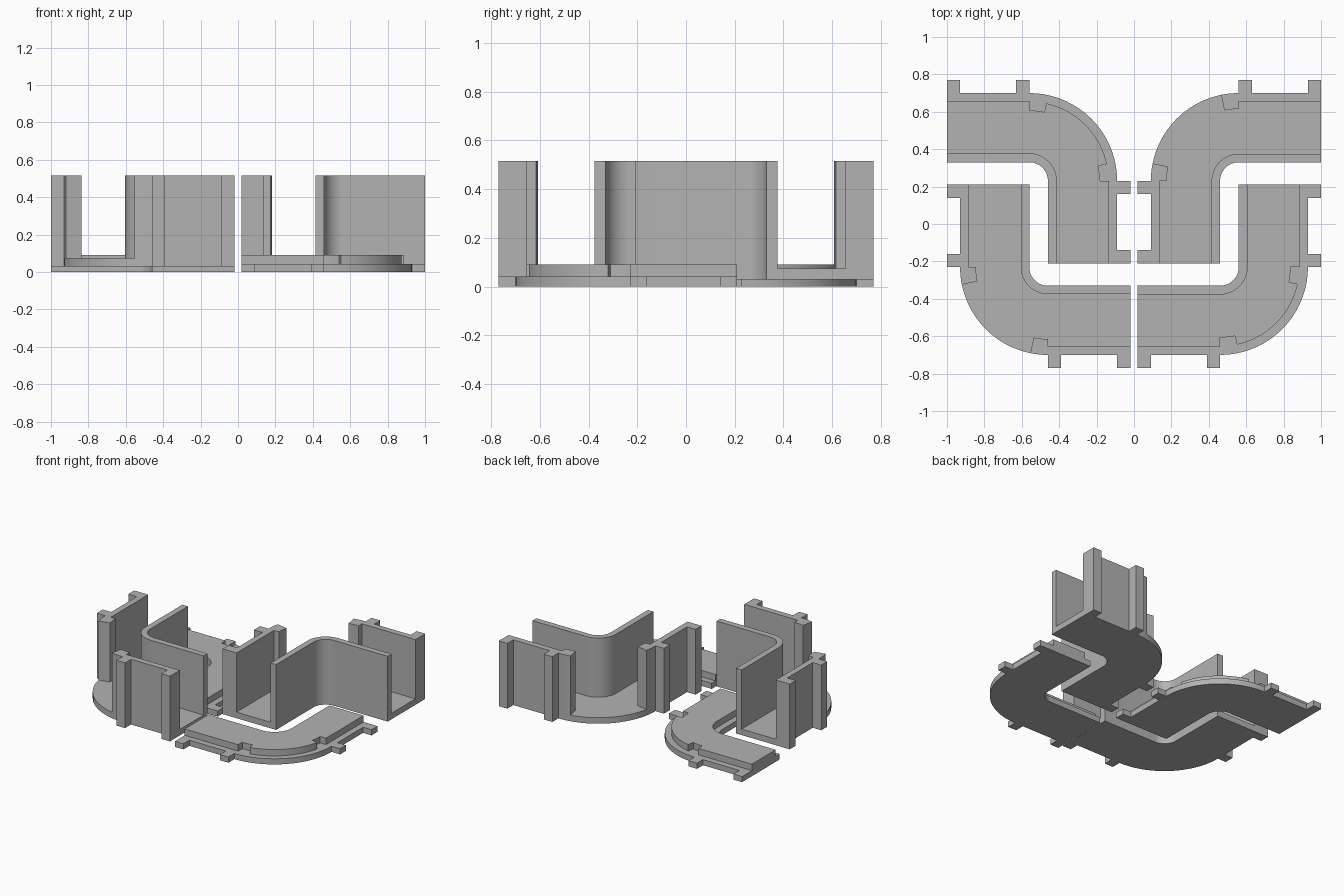
import bpy, bmesh
from math import cos, sin, radians

if "Cube" in bpy.data.objects:
    bpy.data.objects.remove(bpy.data.objects["Cube"])

grey = bpy.data.materials.new("plain grey")
grey.use_nodes = True
GREY = (0.45, 0.45, 0.45, 1)
grey.diffuse_color = GREY
grey.node_tree.nodes["Principled BSDF"].inputs["Base Color"].default_value = GREY

ARM = 0.44                       # straight length of each arm
R_IN, R_IN_FACE = 0.10, 0.145    # inner wall radii
R_OUT_FACE, R_OUT = 0.425, 0.47  # outer wall radii
R_TAB, TAB = 0.54, 0.07          # tab reach and width
R_CLIP, CLIP = 0.385, 11.5       # end clip radius and sweep in degrees
made = []


def arc(r, a0, a1, n=18):
    return [(r * cos(radians(a0 + (a1 - a0) * i / n)),
             r * sin(radians(a0 + (a1 - a0) * i / n))) for i in range(n + 1)]


def swap(pts):
    """Reflect an outline from one arm of the bend onto the other."""
    return [(-y, -x) for x, y in reversed(pts)]


def prism(name, pts, z0, z1, place):
    """Upright prism from a closed outline, flipped and moved into place."""
    cx, cy, sx, sy = place
    bm = bmesh.new()
    base = bm.faces.new([bm.verts.new((cx + sx * x, cy + sy * y, z0)) for x, y in pts])
    top = bmesh.ops.extrude_face_region(bm, geom=[base])["geom"]
    bmesh.ops.translate(bm, vec=(0, 0, z1 - z0),
                        verts=[g for g in top if isinstance(g, bmesh.types.BMVert)])
    bmesh.ops.recalc_face_normals(bm, faces=bm.faces)
    mesh = bpy.data.meshes.new(name)
    bm.to_mesh(mesh)
    bm.free()
    mesh.materials.append(grey)
    ob = bpy.data.objects.new(name, mesh)
    bpy.context.collection.objects.link(ob)
    made.append(ob)


# Outlines around the bend centre, one arm along +x and the other along -y
tabs = [(0, R_OUT), (0, R_TAB), (TAB, R_TAB), (TAB, R_OUT),
        (ARM - TAB, R_OUT), (ARM - TAB, R_TAB), (ARM, R_TAB)]


def inner_edge(r):
    return [(ARM, r)] + arc(r, 90, 180) + [(-r, -ARM)]


plate = swap(tabs) + arc(R_OUT, 180, 90)[1:-1] + tabs + inner_edge(R_IN)
inner_wall = inner_edge(R_IN_FACE)[::-1] + inner_edge(R_IN)
outer_wall = ([(ARM, R_OUT_FACE), (0, R_OUT_FACE)] + arc(R_CLIP, 90, 90 + CLIP, 4)
              + arc(R_OUT, 90 + CLIP, 90, 4)[:-1] + tabs)
notch = CLIP + 0.8
notched = arc(R_CLIP - 0.008, 90 + notch, 90, 4) + [(0, R_OUT_FACE), (ARM, R_OUT_FACE)]
insert = (swap(notched) + arc(R_OUT_FACE, 180 - notch, 90 + notch)
          + notched + inner_edge(R_IN_FACE))

# Two open channels with tall walls, slightly raised
trays = {"front_right": (-0.46, -0.23, 1, -1), "back_left": (0.56, 0.23, 1, 1)}
for side, place in trays.items():
    prism(side + "_channel_floor", plate, 0.03, 0.075, place)
    prism(side + "_channel_inner_wall", inner_wall, 0.075, 0.515, place)
    prism(side + "_channel_outer_wall_a", outer_wall, 0.075, 0.515, place)
    prism(side + "_channel_outer_wall_b", swap(outer_wall), 0.075, 0.515, place)

# Two matching covers with a raised, notched insert
covers = {"front_left": (0.46, -0.23, -1, -1), "back_right": (-0.56, 0.23, -1, 1)}
for side, place in covers.items():
    prism(side + "_cover_plate", plate, 0, 0.042, place)
    prism(side + "_cover_insert", insert, 0.042, 0.09, place)

# Smooth the bends, keep the corners crisp
bpy.ops.object.select_all(action="DESELECT")
for ob in made:
    ob.select_set(True)
bpy.context.view_layer.objects.active = made[0]
bpy.ops.object.shade_smooth_by_angle(angle=radians(30))
